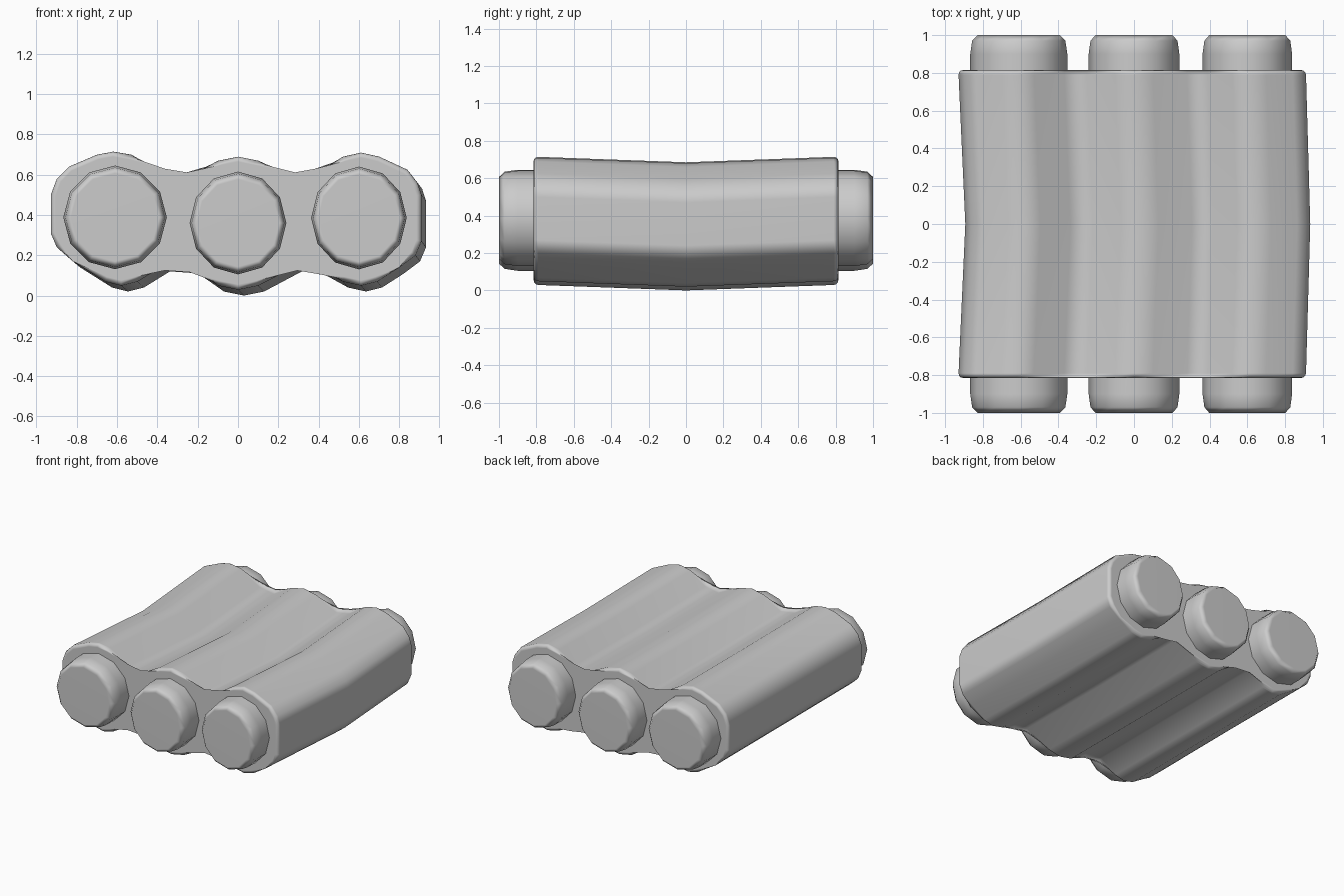
import bpy
import bmesh
from math import sin, cos, tau

default_cube = bpy.data.objects.get("Cube")
if default_cube:
    bpy.data.objects.remove(default_cube, do_unlink=True)

grey = bpy.data.materials.new("plain_grey")
grey.use_nodes = True
colour = (0.6, 0.6, 0.6, 1)
grey.diffuse_color = colour
grey.node_tree.nodes["Principled BSDF"].inputs["Base Color"].default_value = colour


def loft(name, rings, bevel=0):
    """Skin a list of equal-length point rings, cap both ends, optionally round the rims."""
    bm = bmesh.new()
    loops = [[bm.verts.new(point) for point in ring] for ring in rings]
    for first, second in zip(loops, loops[1:]):
        for i in range(len(first)):
            j = (i + 1) % len(first)
            bm.faces.new((first[i], first[j], second[j], second[i]))
    caps = [bm.faces.new(loops[0]), bm.faces.new(loops[-1])]
    if bevel:
        rims = [edge for cap in caps for edge in cap.edges]
        bmesh.ops.bevel(bm, geom=rims, offset=bevel, segments=3,
                        profile=0.5, affect='EDGES')
    bmesh.ops.recalc_face_normals(bm, faces=bm.faces)
    mesh = bpy.data.meshes.new(name)
    bm.to_mesh(mesh)
    bm.free()
    mesh.materials.append(grey)
    mesh.shade_smooth()
    part = bpy.data.objects.new(name, mesh)
    bpy.context.collection.objects.link(part)
    # keep the flat caps flat while the sides stay smooth
    normals = part.modifiers.new("weighted_normals", 'WEIGHTED_NORMAL')
    normals.weight = 60
    return part


# Lobed cross-section of the wrapping sleeve, upper edge then lower edge
upper = [(-.93, .50), (-.90, .58), (-.84, .64), (-.70, .70), (-.62, .715), (-.53, .70),
         (-.37, .605), (-.25, .585), (-.1, .67), (0, .69), (.1, .67), (.28, .585),
         (.39, .605), (.52, .69), (.61, .71), (.7, .69), (.84, .625), (.89, .56), (.91, .5)]
lower = [(.91, .27), (.88, .2), (.8, .14), (.69, .07), (.61, .05), (.52, .07),
         (.41, .13), (.29, .15), (.1, .05), (0, .03), (-.1, .05), (-.23, .14), (-.37, .15),
         (-.5, .07), (-.58, .05), (-.66, .07), (-.82, .17), (-.9, .24), (-.93, .31)]
section = upper + lower


def sleeve_ring(y, shift=0):
    return [(x + shift * (1 - x / 4), y, z - shift) for x, z in section]


# Sleeve sags slightly at the middle
loft("sleeve", [sleeve_ring(-.815), sleeve_ring(0, .03), sleeve_ring(.815)], bevel=.025)


# Three twelve-sided rods with rounded ends
def rod(name, x, z, rx, rz):
    half = [(1, .85), (.97, .96), (.9, 1)]
    stations = [(-y, s) for y, s in half] + [(y, s) for y, s in reversed(half)]
    rings = [[(x + rx * s * sin(tau * i / 12), y, z + rz * s * cos(tau * i / 12))
              for i in range(12)] for y, s in stations]
    return loft(name, rings)


for name, x, z, rx, rz in [("right_rod", -.61, .388, .257, .257),
                           ("middle_rod", 0, .36, .24, .255),
                           ("left_rod", .6, .385, .237, .255)]:
    rod(name, x, z, rx, rz)
